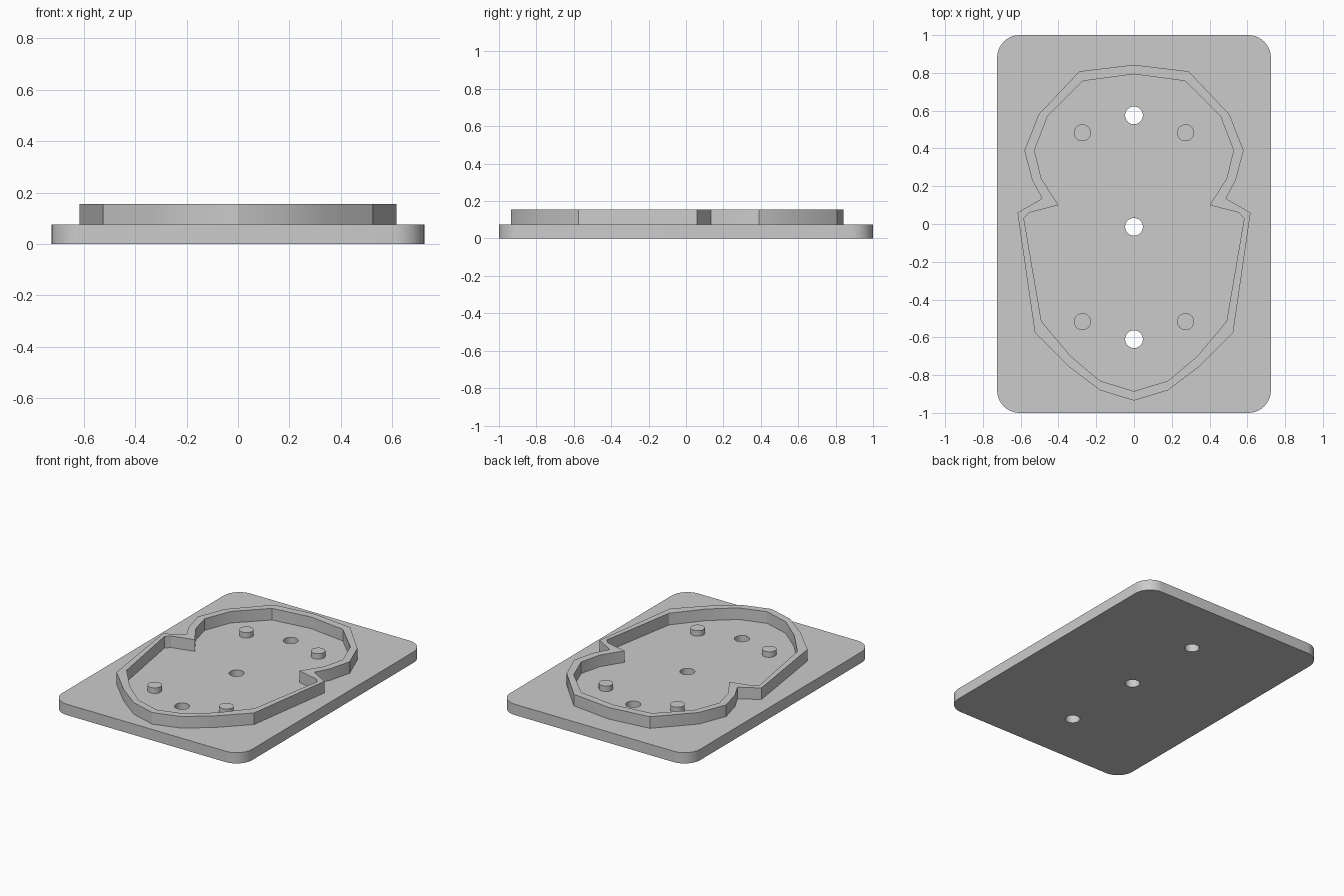
import bpy, bmesh
from math import sin, cos, pi, radians

cube = bpy.data.objects.get("Cube")
if cube:
    bpy.data.objects.remove(cube, do_unlink=True)

grey = bpy.data.materials.new("light_grey")
grey.use_nodes = True
grey.diffuse_color = (0.6, 0.6, 0.6, 1)
grey.node_tree.nodes["Principled BSDF"].inputs["Base Color"].default_value = (0.6, 0.6, 0.6, 1)

PLATE_TOP = 0.075


def arc(x, y, r, start=0, sweep=2 * pi, n=32, closed=True):
    steps = n if closed else n + 1
    return [(x + r * cos(start + sweep * i / n), y + r * sin(start + sweep * i / n))
            for i in range(steps)]


def mirrored(half):
    """Complete a half outline whose first and last points lie on x = 0."""
    return half + [(-x, y) for x, y in half[-2:0:-1]]


def slab(name, loops, z0, z1):
    """Extrude outlines between two heights; inner loops become holes."""
    curve = bpy.data.curves.new(name, 'CURVE')
    curve.dimensions = '2D'
    curve.fill_mode = 'BOTH'
    curve.extrude = (z1 - z0) / 2
    for loop in loops:
        spline = curve.splines.new('POLY')
        spline.points.add(len(loop) - 1)
        for p, (x, y) in zip(spline.points, loop):
            p.co = (x, y, 0, 1)
        spline.use_cyclic_u = True
    obj = bpy.data.objects.new(name, curve)
    bpy.context.collection.objects.link(obj)
    bpy.ops.object.select_all(action='DESELECT')
    obj.select_set(True)
    bpy.context.view_layer.objects.active = obj
    bpy.ops.object.convert(target='MESH')
    obj = bpy.context.view_layer.objects.active
    # Weld caps to sides and raise to height
    bm = bmesh.new()
    bm.from_mesh(obj.data)
    bmesh.ops.remove_doubles(bm, verts=bm.verts, dist=0.0005)
    bmesh.ops.translate(bm, verts=bm.verts, vec=(0, 0, (z0 + z1) / 2))
    bmesh.ops.recalc_face_normals(bm, faces=bm.faces)
    bm.to_mesh(obj.data)
    bm.free()
    obj.data.materials.clear()
    obj.data.materials.append(grey)
    bpy.ops.object.shade_smooth_by_angle(angle=radians(30))
    return obj


# Base plate: rounded rectangle with three through holes
W, L, R = 0.725, 1.0, 0.12
outline = []
for k, (sx, sy) in enumerate([(1, 1), (-1, 1), (-1, -1), (1, -1)]):
    outline += arc(sx * (W - R), sy * (L - R), R, k * pi / 2, pi / 2, 10, False)
holes = [arc(0, y, 0.047) for y in (0.575, -0.015, -0.61)]
slab("base_plate", [outline] + holes, 0, PLATE_TOP)

# Raised wall following the waisted outline
outer = [(0, 0.843), (0.29, 0.808), (0.505, 0.58), (0.58, 0.39), (0.54, 0.235),
         (0.487, 0.135), (0.617, 0.06), (0.525, -0.575), (0.345, -0.755),
         (0.18, -0.88), (0, -0.935)]
inner = [(0, 0.793), (0.27, 0.757), (0.457, 0.572), (0.527, 0.39), (0.49, 0.24),
         (0.40, 0.10), (0.555, 0.06), (0.583, 0.03), (0.49, -0.515),
         (0.335, -0.70), (0.18, -0.83), (0, -0.885)]
slab("outline_wall", [mirrored(outer), mirrored(inner)], PLATE_TOP, 0.155)

# Four locating pegs
for side, sx in (("left", 1), ("right", -1)):
    for end, y in (("back", 0.483), ("front", -0.517)):
        slab(f"peg_{end}_{side}", [arc(sx * 0.273, y, 0.045)], PLATE_TOP, 0.113)
